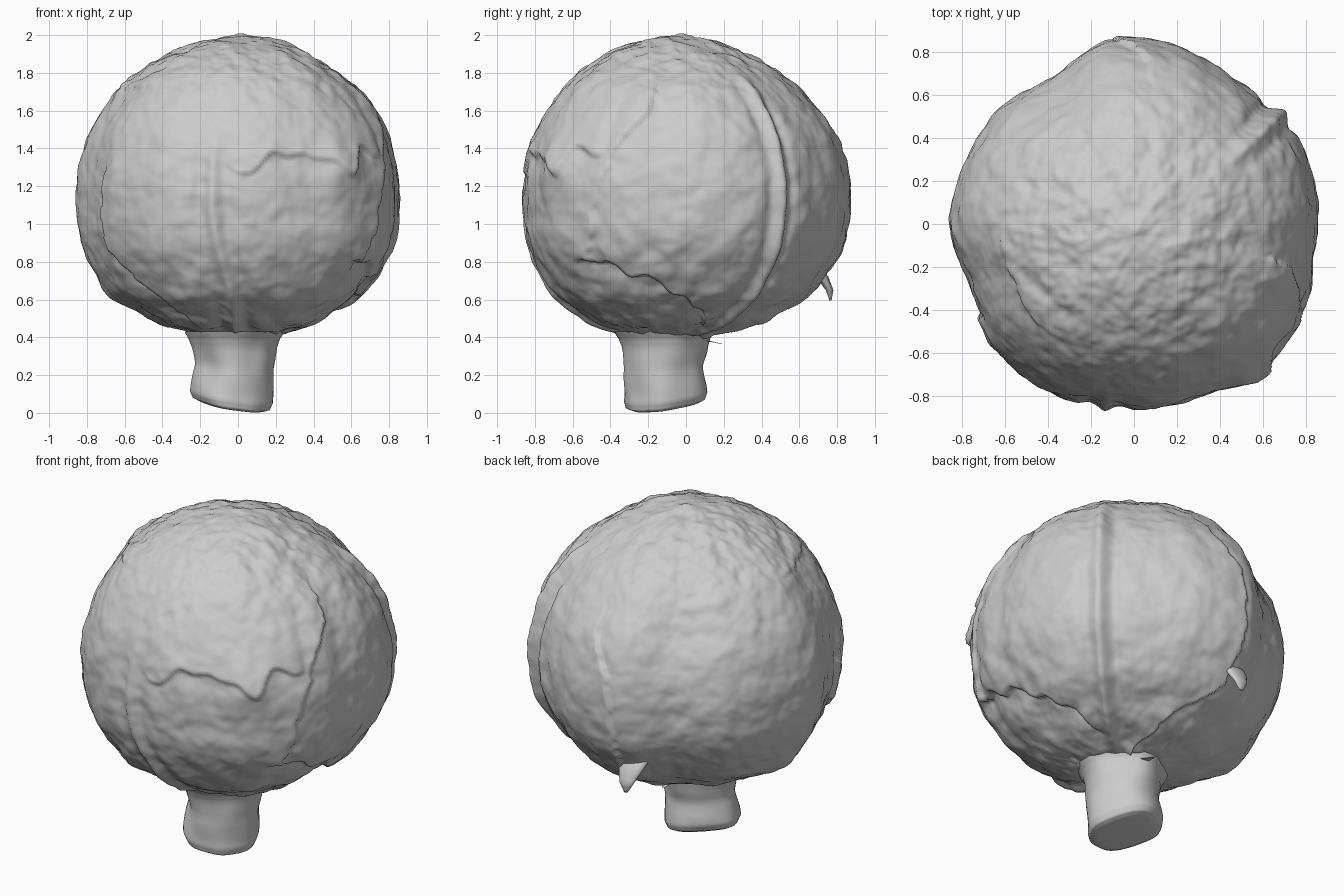
import bpy, bmesh
from math import sin, cos, radians, pi, exp
from mathutils import Vector, noise

if "Cube" in bpy.data.objects:
    bpy.data.objects.remove(bpy.data.objects["Cube"])

# Outline seen from above (angle, radius) and radius by polar angle from the top
OUTLINE = [(8, .86), (20, .862), (35, .858), (44, .825), (57, .82), (77, .848), (97, .862),
           (119, .78), (145, .825), (159, .835), (179, .86), (198, .825), (223, .868), (240, .878),
           (262, .855), (290, .86), (309, .89), (338, .88), (350, .85), (368, .86)]
PROFILE = [(0, .825), (31, .82), (52, .835), (74, .85), (92, .86), (108, .875),
           (127, .862), (143, .825), (162, .785), (180, .77)]

# Leaf edges: azimuth of the edge at each polar angle
RIGHT_LEAF_FRONT = [(30, -5), (55, -13), (81, -28), (98, -33), (116, -38), (150, -40)]
RIGHT_LEAF_TEAR = [(-60, 112), (-30, 116), (-15, 122), (0, 131), (10, 138), (30, 156)]
RIGHT_LEAF_BACK = [(30, 70), (60, 84), (90, 96), (125, 97), (150, 75), (165, 60)]
FRONT_LEAF_LEFT = [(60, 205), (85, 212), (108, 210), (122, 222), (132, 232), (150, 238)]
CROWN_FLAP_EDGE = [(262, 80), (273, 84), (284, 76), (294, 77), (304, 80), (311, 84), (318, 75), (328, 78)]


def lerp_table(table, x):
    for (a, ra), (b, rb) in zip(table, table[1:]):
        if x <= b:
            t = max(0, min(1, (x - a) / (b - a)))
            return ra + (rb - ra) * t * t * (3 - 2 * t)
    return table[-1][1]


def smooth(a, b, x):
    t = max(0, min(1, (x - a) / (b - a)))
    return t * t * (3 - 2 * t)


def bump(az, th, a0, t0, wa, wt):
    da = (az - a0 + 180) % 360 - 180
    return exp(-(da / wa) ** 2 - ((th - t0) / wt) ** 2)


def step_edge(distance, height, fade):
    """Raised on the positive side, sharp at zero, fading back over some degrees."""
    return height * smooth(-.6, .6, distance) * exp(-max(0, distance) / fade)


def rib(az, th, centre, t0, t1, height):
    d = (az - centre) * pi / 180 * sin(radians(th)) * .86
    k = smooth(t0, t0 + 25, th) * smooth(t1 + 10, t1 - 5, th)
    veins = .006 * sin(abs(d) * 22 - th * .22) * smooth(.06, .2, abs(d)) * exp(-(d / .5) ** 2)
    return k * (height * exp(-(d / .03) ** 2) - .013 * exp(-((abs(d) - .075) / .035) ** 2) + veins)


def leaf_relief(az, th):
    """Overlapping leaves as stepped edges, ribs and dents in the head."""
    w = 2.5 * noise.noise(Vector((th * .12, 3, 0))) + 1.2 * noise.noise(Vector((th * .4, 1, 2)))
    wa = 2.0 * noise.noise(Vector((az * .12, 6, 0)))
    a = az % 360                       # 0..360
    s = a - 360 if a > 180 else a      # -180..180
    h = 0
    # front leaf over the right leaf
    h += step_edge(lerp_table(RIGHT_LEAF_FRONT, th) + w - s, .022, 14) \
        * smooth(-75, -45, s) * smooth(35, 60, th) * smooth(122, 112, th)
    # torn lower rim of the right leaf, hollow beneath
    h -= step_edge(th - lerp_table(RIGHT_LEAF_TEAR, s) - 2 * wa, .035, 18) \
        * smooth(-46, -38, s) * smooth(40, 15, s) * smooth(160, 145, th)
    h += .018 * noise.noise(Vector((s * .13, th * .13, 5))) * bump(az, th, -15, 122, 30, 16)
    # back edge of the right leaf over the back leaf
    h += step_edge(lerp_table(RIGHT_LEAF_BACK, th) + w - s, .022, 12) \
        * smooth(40, 60, s) * smooth(45, 75, th)
    # front leaf over the outer left leaf
    left = lerp_table(FRONT_LEAF_LEFT, th) + w
    h -= step_edge(left - a, .03, 10) * smooth(165, 190, a) * smooth(75, 95, th) * smooth(155, 140, th)
    # upper edge on the left shoulder
    h += step_edge(48 + wa - th, .014, 10) * smooth(172, 185, a) * smooth(238, 225, a)
    # crown leaf hanging over the front
    h += step_edge(lerp_table(CROWN_FLAP_EDGE, a) + wa - th, .024, 14) \
        * smooth(262, 276, a) * smooth(332, 326, a)
    h += .04 * bump(az, th, 310, 81, 7, 8)
    # ribs of the front and right leaves
    if 200 < a < 325:
        h += rib(a, th, 261 + 6 * smooth(95, 135, th), 62, 160, .02)
    if -30 < s < 95:
        h += rib(s, th, 34 + 3 * sin(radians(th)), 38, 160, .022)
    # single lumps
    h += .025 * bump(az, th, 172, 128, 12, 8)
    h -= .02 * bump(az, th, 125, 62, 14, 10)
    h += .012 * bump(az, th, 10, 58, 20, 12)
    return h


def head_point(az, th):
    a = az % 360
    if a < 8:
        a += 360
    s, c = sin(radians(th)), cos(radians(th))
    r = lerp_table(PROFILE, th) * (1 + (lerp_table(OUTLINE, a) / .86 - 1) * s * s)
    d = Vector((s * cos(radians(az)), s * sin(radians(az)), c))
    # crumpled surface, rougher over the crown
    rough = .6 + .5 * (1 - smooth(25, 75, th))
    n = noise.noise(d * 4.5) * .011 + noise.noise(d * 10 + Vector((3, 1, 7))) * .013
    n += noise.noise(d * 20) * .006
    p = d * (r + n * rough + leaf_relief(az, th))
    p.y -= .06 * c * c * (1 if c > 0 else 1.3)
    p.z += 1.17
    return p


def grid(name, nu, nv, fn, caps=(False, False)):
    bm = bmesh.new()
    rows = [[bm.verts.new(fn(i / nu, j / nv)) for i in range(nu)] for j in range(nv + 1)]
    for j in range(nv):
        for i in range(nu):
            k = (i + 1) % nu
            bm.faces.new((rows[j][i], rows[j][k], rows[j + 1][k], rows[j + 1][i]))
    for row, cap in zip((rows[0], rows[-1]), caps):
        if cap:
            bm.faces.new(row)
    bmesh.ops.remove_doubles(bm, verts=bm.verts, dist=.0005)
    bmesh.ops.recalc_face_normals(bm, faces=bm.faces)
    me = bpy.data.meshes.new(name)
    bm.to_mesh(me)
    bm.free()
    for f in me.polygons:
        f.use_smooth = True
    ob = bpy.data.objects.new(name, me)
    bpy.context.collection.objects.link(ob)
    return ob


# Head of wrapped leaves, open underneath where the stalk enters
grid("leafy_head", 360, 170, lambda u, v: head_point(u * 360, v * 166))


def ring_tube(name, rings, flat, nu, nv):
    """Tube through (x, y, z, radius) rings."""
    def point(u, v):
        x = v * (len(rings) - 1)
        k = min(int(x), len(rings) - 2)
        p = Vector(rings[k]).lerp(Vector(rings[k + 1]), x - k)
        return Vector((p[0] + p[3] * cos(2 * pi * u), p[1] + p[3] * flat * sin(2 * pi * u), p[2]))
    return grid(name, nu, nv, point, (False, True))


# Torn leaf tip at the lower back and a small scrap beside the stalk
ring_tube("torn_leaf_tip", [(-.13, .66, .79, .10), (-.13, .72, .72, .075),
                            (-.13, .76, .65, .045), (-.13, .765, .595, .012)], .45, 16, 9)
ring_tube("leaf_scrap", [(.02, .06, .41, .03), (.02, .12, .38, .025), (.02, .19, .365, .01)], .5, 10, 6)

# Stalk: lumpy stacked rings with a slanted cut at the bottom
RINGS = [(.43, .25), (.39, .228), (.35, .217), (.24, .203), (.14, .21), (.07, .213),
         (.035, .20), (.022, .17), (.02, .09)]


def stalk_point(u, v):
    x = v * (len(RINGS) - 1)
    k = min(int(x), len(RINGS) - 2)
    t = x - k
    z = RINGS[k][0] * (1 - t) + RINGS[k + 1][0] * t
    r = RINGS[k][1] * (1 - t) + RINGS[k + 1][1] * t
    a = 2 * pi * u
    r *= 1 + .04 * cos(4 * a + .6)
    r += .018 * noise.noise(Vector((cos(a) * 1.5, sin(a) * 1.5, z * 6)))
    slant = smooth(.4, 0, z)
    px, py = r * cos(a), r * sin(a)
    return Vector((px - .015 - .012 * slant, py - .115, z + slant * (.014 - .16 * px + .13 * py)))


grid("stalk", 40, 32, stalk_point, (False, True))
